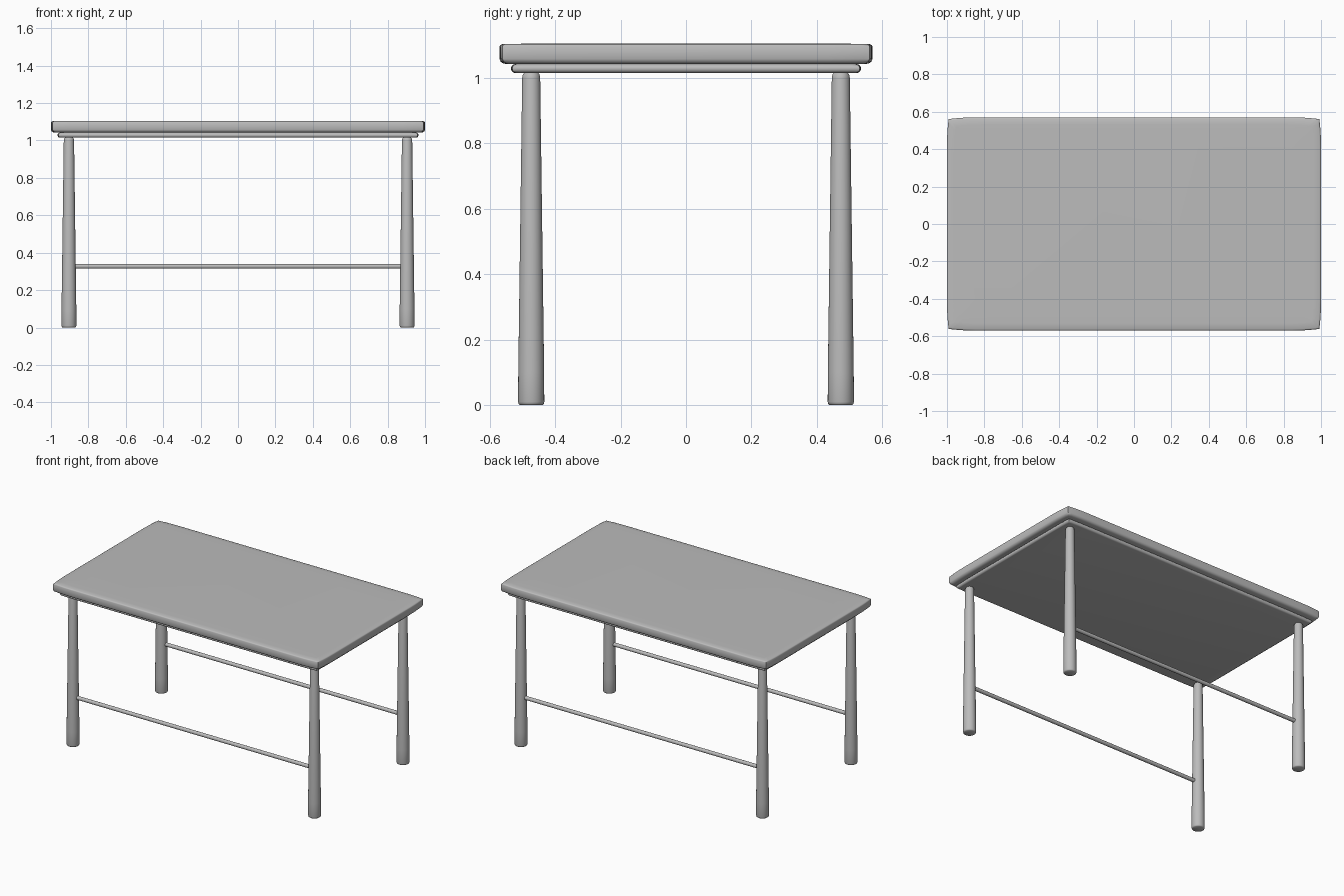
import bpy, bmesh, math

if "Cube" in bpy.data.objects:
    bpy.data.objects.remove(bpy.data.objects["Cube"])

grey = bpy.data.materials.new("plain grey")
grey.diffuse_color = (0.5, 0.5, 0.5, 1)
grey.use_nodes = True
grey.node_tree.nodes["Principled BSDF"].inputs["Base Color"].default_value = grey.diffuse_color


def loft(name, rings):
    """Skin a stack of closed rings and cap both ends."""
    bm = bmesh.new()
    loops = [[bm.verts.new(p) for p in ring] for ring in rings]
    n = len(loops[0])
    for a, b in zip(loops, loops[1:]):
        for i in range(n):
            j = (i + 1) % n
            bm.faces.new((a[i], a[j], b[j], b[i]))
    bm.faces.new(loops[0][::-1])
    bm.faces.new(loops[-1])
    bmesh.ops.recalc_face_normals(bm, faces=bm.faces)
    me = bpy.data.meshes.new(name)
    bm.to_mesh(me)
    bm.free()
    me.materials.append(grey)
    ob = bpy.data.objects.new(name, me)
    bpy.context.collection.objects.link(ob)
    bpy.ops.object.select_all(action='DESELECT')
    ob.select_set(True)
    bpy.context.view_layer.objects.active = ob
    bpy.ops.object.shade_smooth_by_angle(angle=math.radians(40))
    return ob


def slab_ring(hx, hy, z, bow):
    """Rectangle whose sides bow inwards a little close to the corners."""
    steps = (0.0, 0.02, 0.05, 0.09, 0.14)

    def side(h, depth):
        half = [(-h + bow + s, depth - bow * (1 - s / 0.14) ** 2) for s in steps]
        return half + [(-u, v) for u, v in half[::-1]]

    pts = [(-u, v) for u, v in side(hx, hy)]
    pts += [(-v, -u) for u, v in side(hy, hx)][1:]
    pts += [(-x, -y) for x, y in pts[1:]]
    return [(x, y, z) for x, y in pts[:-1]]


def slab(name, hx, hy, bow, profile):
    return loft(name, [slab_ring(hx - i, hy - i, z, bow) for i, z in profile])


def turned(name, profile, place, sides=32):
    """Round part from (radius, distance along axis) pairs."""
    ang = [2 * math.pi * k / sides for k in range(sides)]
    return loft(name, [[place(r * math.cos(a), r * math.sin(a), t) for a in ang]
                       for r, t in profile])


# Thick table top, slightly domed, with a softened lower edge
slab("table_top", 1.0, 0.57, 0.009,
     [(0.022, 1.042), (0.012, 1.044), (0.004, 1.049), (0, 1.058), (0, 1.096),
      (0.002, 1.100), (0.008, 1.103), (0.04, 1.104), (0.14, 1.105)])

# Thin round-edged board underneath
R = 0.0135
slab("under_board", 0.965, 0.535, 0.004,
     [(R - R * math.cos(a), 1.0285 + R * math.sin(a))
      for a in [math.radians(d) for d in range(-90, 91, 20)]])

# Tapered legs and the two long stretchers
leg_profile = [(0.034, 0), (0.038, 0.003), (0.040, 0.010), (0.0395, 0.10),
               (0.0275, 1.0), (0.0255, 1.010), (0.021, 1.0155)]
for sy, depth in ((-1, "front"), (1, "back")):
    y = sy * 0.473
    for sx, hand in ((-1, "left"), (1, "right")):
        turned(f"{depth}_{hand}_leg", leg_profile,
               lambda u, v, t: (sx * 0.904 + u, y + v, t))
    turned(f"{depth}_stretcher", [(0.0125, -0.88), (0.0125, 0.88)],
           lambda u, v, t: (t, y + u, 0.327 + v), 20)
